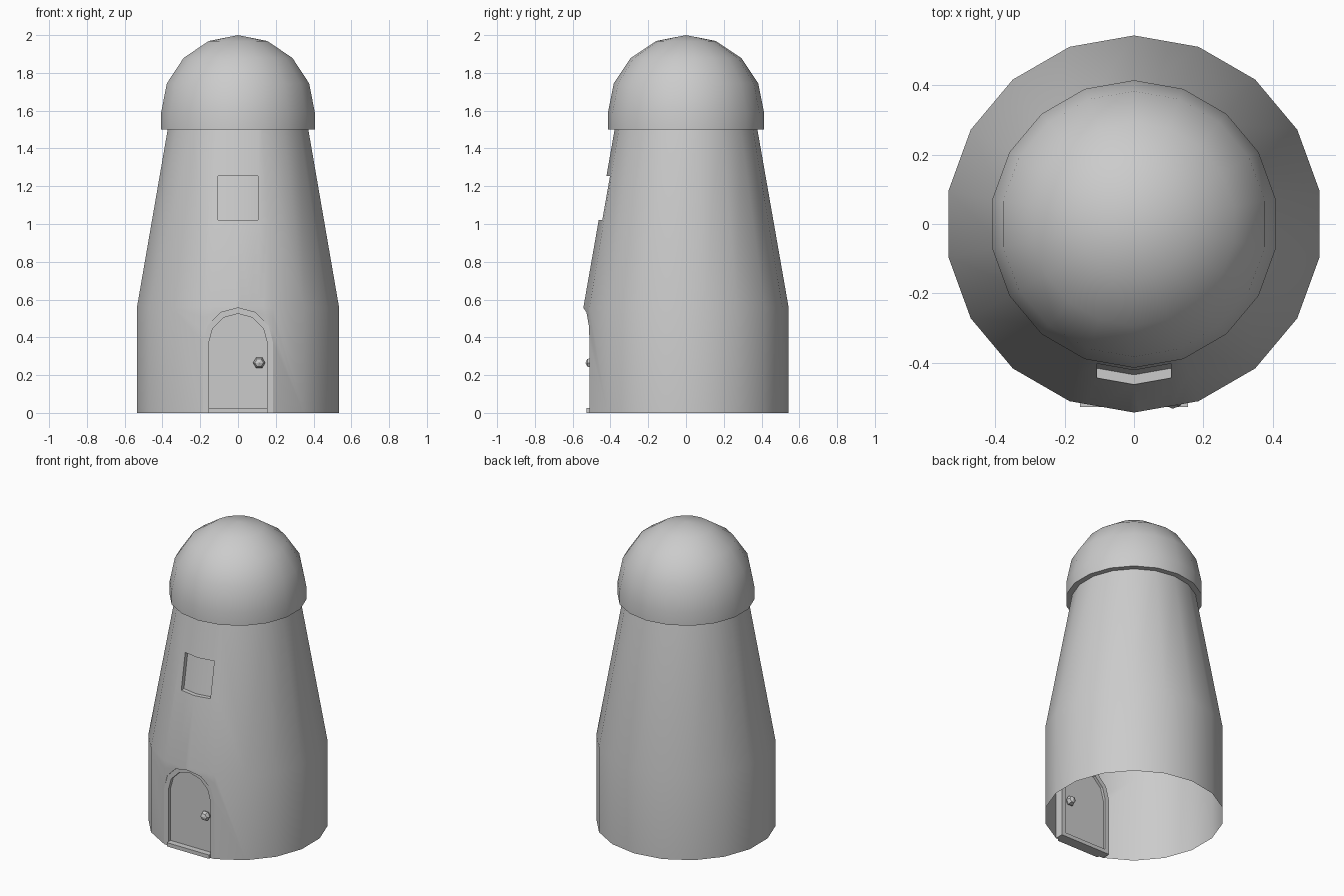
import bpy, bmesh, math
from mathutils import Vector, Matrix

if "Cube" in bpy.data.objects:
    bpy.data.objects.remove(bpy.data.objects["Cube"])

SIDES = 18
DOOR_R, DOOR_IN, SPRING = 0.186, 0.155, 0.37


def finish(bm, name, smooth=True, fix_normals=True):
    if fix_normals:
        bmesh.ops.recalc_face_normals(bm, faces=bm.faces)
    me = bpy.data.meshes.new(name)
    bm.to_mesh(me)
    bm.free()
    ob = bpy.data.objects.new(name, me)
    bpy.context.collection.objects.link(ob)
    if smooth:
        bpy.ops.object.select_all(action='DESELECT')
        ob.select_set(True)
        bpy.context.view_layer.objects.active = ob
        bpy.ops.object.shade_smooth_by_angle(angle=math.radians(30))
    return ob


def lathe(profile):
    """Surface of revolution, one vertex pointing at -y."""
    bm = bmesh.new()
    rings = []
    for r, z in profile:
        if r == 0:
            rings.append([bm.verts.new((0, 0, z))] * SIDES)
            continue
        rings.append([bm.verts.new((r * math.sin(2 * math.pi * i / SIDES),
                                    -r * math.cos(2 * math.pi * i / SIDES), z))
                      for i in range(SIDES)])
    for a, b in zip(rings, rings[1:]):
        for i in range(SIDES):
            j = (i + 1) % SIDES
            vs = [a[i], a[j], b[j]] + ([b[i]] if b[i] is not b[j] else [])
            bm.faces.new(vs)
    return bm


def arch(r, z0):
    """Arched outline in x, z: right foot, over the top, left foot."""
    top = [(r * math.cos(math.pi * k / 6), SPRING + r * math.sin(math.pi * k / 6))
           for k in range(7)]
    return [(r, z0)] + top + [(-r, z0)]


def cut(bm, planes, zlo, zhi):
    """Slice the two front facets by the planes; return faces inside all."""
    def front():
        out = []
        for f in bm.faces:
            c = f.calc_center_median()
            if c.y < -0.3 and abs(c.x) < 0.186 and zlo < c.z < zhi and f.normal.y < -0.9:
                out.append(f)
        return out
    bm.normal_update()
    for co, no in planes:
        fs = front()
        es = {e for f in fs for e in f.edges}
        vs = {v for f in fs for v in f.verts}
        bmesh.ops.bisect_plane(bm, geom=fs + list(es) + list(vs), dist=1e-5,
                               plane_co=co, plane_no=no)
        bm.normal_update()
    return [f for f in front()
            if all((f.calc_center_median() - co).dot(no) < 0 for co, no in planes)]


# Tower wall, open at the bottom
bm = lathe([(0.543, 0), (0.543, 0.56), (0.378, 1.5)])

# Doorway: cut the arch, then turn its edge inward
pts = arch(DOOR_R, 0)[1:-1]
planes = [(Vector((a[0], 0, a[1])), Vector((b[1] - a[1], 0, a[0] - b[0])).normalized())
          for a, b in zip(pts, pts[1:])]
hole = cut(bm, planes, 0, 0.56)
bmesh.ops.delete(bm, geom=hole, context='FACES')
rim = [e for e in bm.edges if e.is_boundary
       and all(v.co.z < 0.559 for v in e.verts)
       and any(v.co.z > 1e-4 for v in e.verts)]
ext = bmesh.ops.extrude_edge_only(bm, edges=rim)
for v in ext['geom']:
    if isinstance(v, bmesh.types.BMVert):
        v.co.y = -0.49

# Window recess following the wall
wz0, wz1, wx = 1.02, 1.255, 0.107
planes = [(Vector((0, 0, wz0)), Vector((0, 0, -1))), (Vector((0, 0, wz1)), Vector((0, 0, 1))),
          (Vector((-wx, 0, 0)), Vector((-1, 0, 0))), (Vector((wx, 0, 0)), Vector((1, 0, 0)))]
pane = cut(bm, planes, 0.56, 1.5)
ext = bmesh.ops.extrude_face_region(bm, geom=pane)
bmesh.ops.translate(bm, vec=(0, 0.028, 0),
                    verts=[v for v in ext['geom'] if isinstance(v, bmesh.types.BMVert)])
bmesh.ops.delete(bm, geom=[f for f in pane if f.is_valid], context='FACES')
finish(bm, "tower_wall")

# Dome roof with a flat underside lip
R, C = 0.414, 1.586
dome = [(0.375, 1.5), (R, 1.5)]
dome += [(R * math.cos(math.pi * k / 8), C + R * math.sin(math.pi * k / 8)) for k in range(4)]
finish(lathe(dome + [(0, C + R)]), "dome_roof")


# Door frame: closed arched loop
bm = bmesh.new()
loops = []
for r, z0, y in ((DOOR_R, 0, -0.511), (DOOR_IN, 0.025, -0.511),
                 (DOOR_IN, 0.025, -0.455), (DOOR_R, 0, -0.455)):
    loops.append([bm.verts.new((x, y, z)) for x, z in arch(r, z0)])
n = len(loops[0])
for k in range(4):
    a, b = loops[k], loops[(k + 1) % 4]
    for i in range(n):
        j = (i + 1) % n
        bm.faces.new((a[i], a[j], b[j], b[i]))
finish(bm, "door_frame", smooth=False)

# Door panel
bm = bmesh.new()
f = bm.faces.new([bm.verts.new((x, -0.488, z)) for x, z in arch(DOOR_IN, 0.025)])
ext = bmesh.ops.extrude_face_region(bm, geom=[f])
bmesh.ops.translate(bm, vec=(0, 0.015, 0),
                    verts=[v for v in ext['geom'] if isinstance(v, bmesh.types.BMVert)])
finish(bm, "door_panel", smooth=False)

# Door sill
bm = bmesh.new()
bmesh.ops.create_cube(bm, size=1, matrix=Matrix.Translation((0, -0.494, 0.0125))
                      @ Matrix.Diagonal((0.31, 0.066, 0.025, 1)))
finish(bm, "door_sill", smooth=False)

# Door knobs, outside and inside
for name, y in (("outer_knob", -0.5), ("inner_knob", -0.462)):
    bm = bmesh.new()
    bmesh.ops.create_uvsphere(bm, u_segments=6, v_segments=4, radius=0.032,
                              matrix=Matrix.Translation((0.112, y, 0.265))
                              @ Matrix.Rotation(math.pi / 2, 4, 'X')
                              @ Matrix.Rotation(math.pi / 6, 4, 'Z'))
    finish(bm, name, smooth=False)
